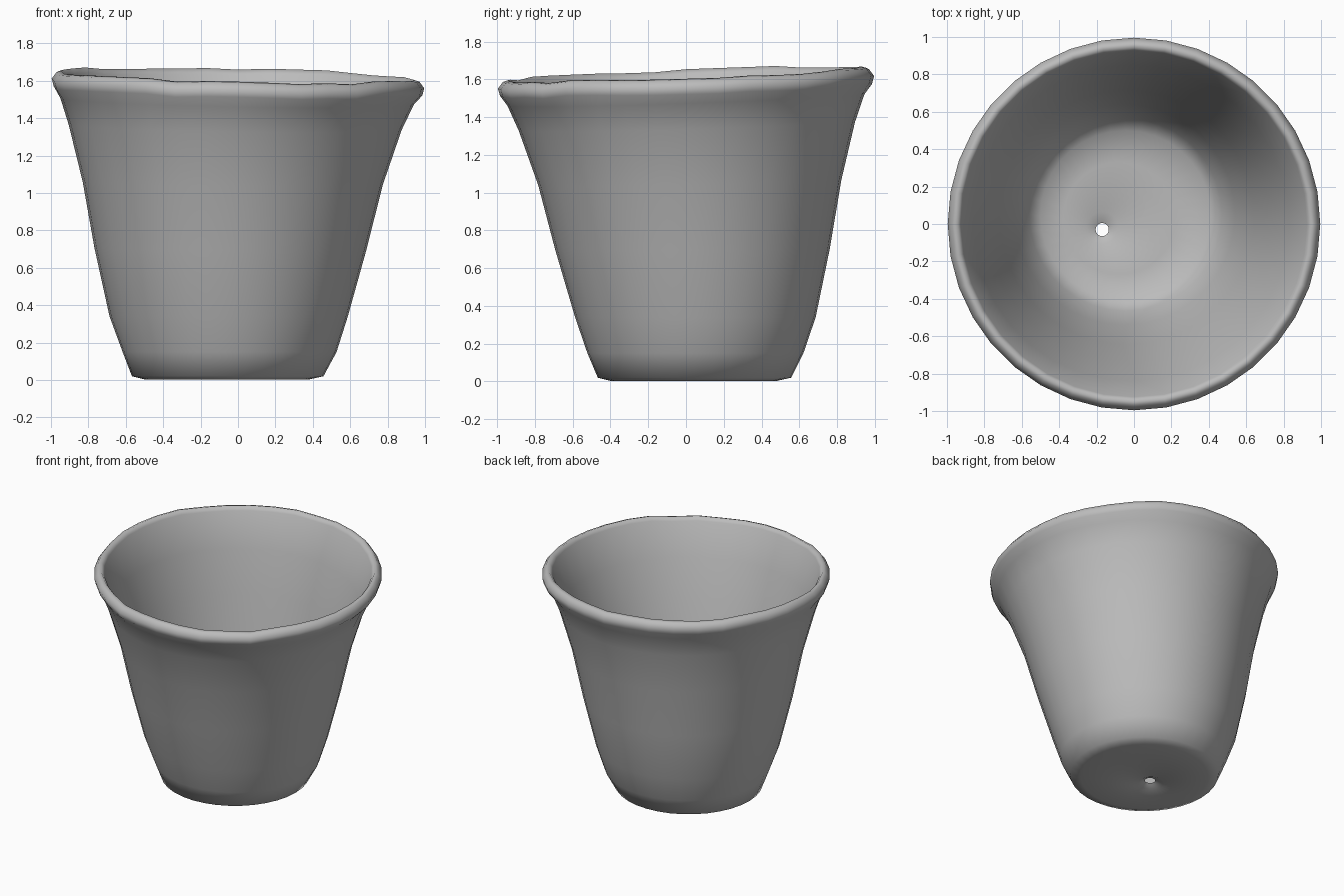
import bpy, bmesh, math, random

if "Cube" in bpy.data.objects:
    bpy.data.objects.remove(bpy.data.objects["Cube"])
random.seed(4)

SIDES = 36
# Rings of the closed wall section: height, centre x, centre y, radius
RINGS = [
    # underside, from drain hole outwards
    (0.045, -0.17, -0.03, 0.035),
    (0.02, -0.17, -0.02, 0.085),
    (0.008, -0.10, 0.02, 0.28),
    (0.003, -0.06, 0.04, 0.44),
    (0.02, -0.055, 0.045, 0.512),
    # outer wall
    (0.15, -0.045, 0.05, 0.572),
    (0.34, -0.05, 0.05, 0.637),
    (0.70, -0.04, 0.035, 0.727),
    (1.05, -0.028, 0.02, 0.802),
    (1.35, -0.015, 0.005, 0.890),
    (1.49, -0.005, 0.0, 0.945),
    # rolled lip
    (1.545, 0.0, 0.0, 0.985),
    (1.585, 0.0, 0.0, 0.996),
    (1.62, 0.0, 0.0, 0.970),
    (1.628, 0.0, 0.0, 0.945),
    (1.60, 0.0, 0.0, 0.925),
    # inner wall
    (1.35, -0.015, 0.005, 0.845),
    (1.05, -0.028, 0.02, 0.757),
    (0.70, -0.04, 0.035, 0.680),
    (0.34, -0.05, 0.05, 0.590),
    (0.15, -0.045, 0.05, 0.515),
    (0.085, -0.045, 0.045, 0.455),
    # floor, back to drain hole
    (0.07, -0.08, 0.03, 0.30),
    (0.07, -0.17, -0.02, 0.085),
]


def make_pot(name):
    """Loft the rings, tilt the mouth slightly and join the section shut."""
    bm = bmesh.new()
    wobble = [random.uniform(-0.008, 0.008) for _ in range(SIDES)]
    loops = []
    for z, cx, cy, r in RINGS:
        t = min(1.0, z / 1.6) ** 2
        loop = []
        for i in range(SIDES):
            a = 2 * math.pi * i / SIDES
            x, y = cx + r * math.cos(a), cy + r * math.sin(a)
            dz = t * (-0.022 * x + 0.038 * y)
            if z > 1.5:                      # hand-worn, uneven lip
                dz += wobble[i]
            loop.append(bm.verts.new((x, y, z + dz)))
        loops.append(loop)
    for k, low in enumerate(loops):
        high = loops[(k + 1) % len(loops)]
        for i in range(SIDES):
            j = (i + 1) % SIDES
            bm.faces.new((low[i], low[j], high[j], high[i]))
    bmesh.ops.recalc_face_normals(bm, faces=bm.faces)
    mesh = bpy.data.meshes.new(name)
    bm.to_mesh(mesh)
    bm.free()
    obj = bpy.data.objects.new(name, mesh)
    bpy.context.collection.objects.link(obj)
    return obj


pot = make_pot("flower_pot")

# Plain grey clay
clay = bpy.data.materials.new("grey_clay")
clay.diffuse_color = (0.5, 0.5, 0.5, 1)
clay.use_nodes = True
clay.node_tree.nodes["Principled BSDF"].inputs["Base Color"].default_value = clay.diffuse_color
pot.data.materials.append(clay)

# Smooth shading all over
bpy.context.view_layer.objects.active = pot
pot.select_set(True)
bpy.ops.object.shade_smooth_by_angle(angle=math.radians(80))
